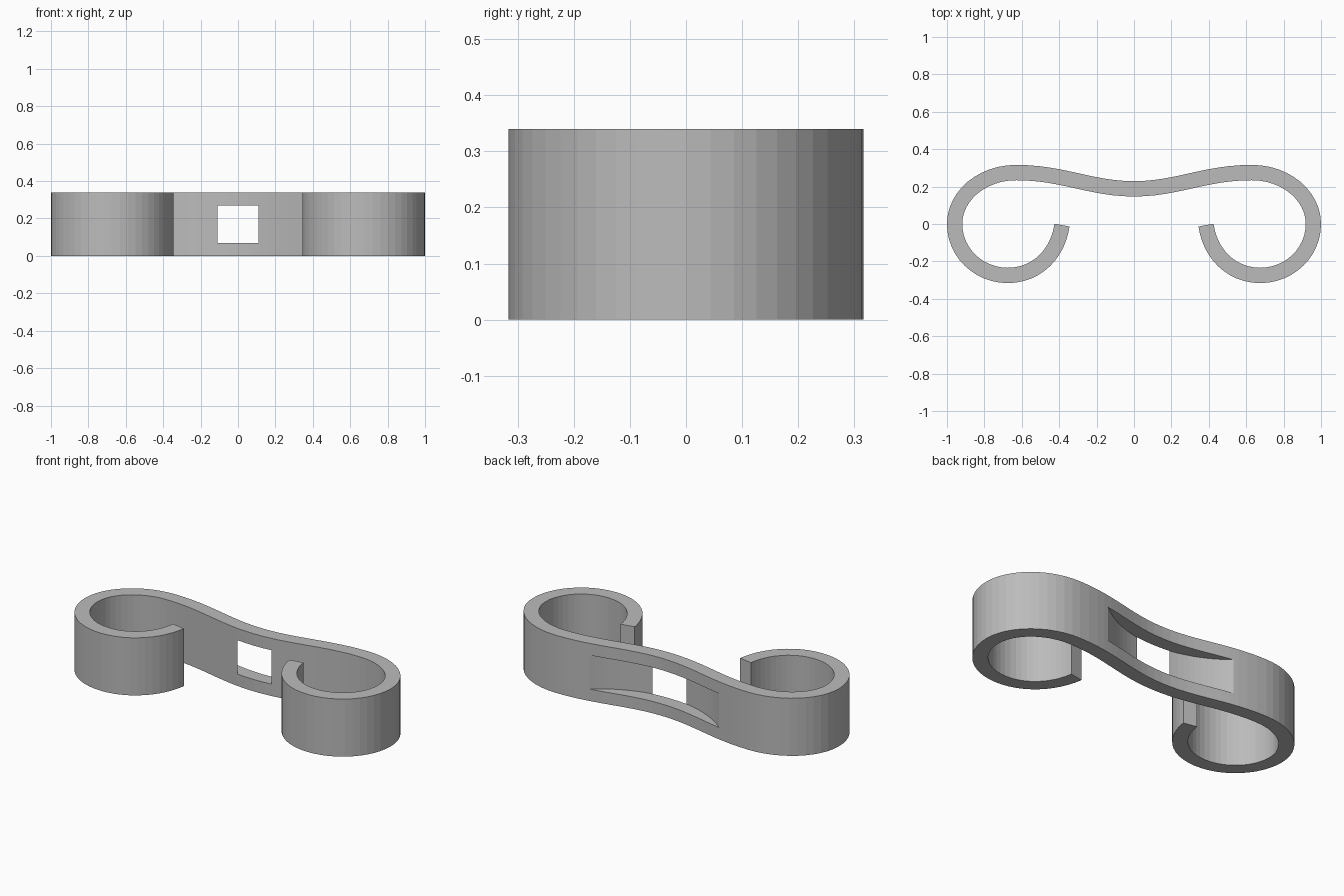
import bpy
import bmesh
from mathutils import Vector
from mathutils.geometry import interpolate_bezier

cube = bpy.data.objects.get("Cube")
if cube:
    bpy.data.objects.remove(cube, do_unlink=True)

HEIGHT = 0.34
HALF = 0.041      # half of the band thickness
STEPS = 13        # points per curve span

grey = bpy.data.materials.new("grey")
grey.use_nodes = True
colour = (0.5, 0.5, 0.5, 1)
grey.diffuse_color = colour
grey.node_tree.nodes["Principled BSDF"].inputs["Base Color"].default_value = colour

# Centreline of one half: knot, incoming handle, outgoing handle
knots = [
    ((0, 0.188), (0, 0), (0.23, 0)),
    ((0.63, 0.275), (-0.25, 0), (0.182, 0)),
    ((0.959, 0), (0, 0.152), (0, -0.152)),
    ((0.675, -0.275), (0.157, 0), (-0.16, 0)),
    ((0.385, -0.006), (0.02, -0.147), (0, 0)),
]
half = []
for (p, _, out), (q, inc, _) in zip(knots, knots[1:]):
    a, b = Vector(p), Vector(q)
    span = interpolate_bezier(a, a + Vector(out), b + Vector(inc), b, STEPS)
    half += [Vector(v[:2]) for v in (span[1:] if half else span)]
path = [Vector((-p.x, p.y)) for p in reversed(half[1:])] + half

# Offset the centreline to both sides
outer, inner = [], []
for i, p in enumerate(path):
    t = (path[min(i + 1, len(path) - 1)] - path[max(i - 1, 0)]).normalized()
    n = Vector((-t.y, t.x)) * HALF
    outer.append(p + n)
    inner.append(p - n)

# Band with two curled hooks
bm = bmesh.new()
rings = []
for o, n in zip(outer, inner):
    rings.append([bm.verts.new((v.x, v.y, z))
                  for v, z in ((o, 0), (o, HEIGHT), (n, HEIGHT), (n, 0))])
for r, s in zip(rings, rings[1:]):
    for k in range(4):
        m = (k + 1) % 4
        bm.faces.new((r[k], r[m], s[m], s[k]))
bm.faces.new(rings[0])
bm.faces.new(rings[-1])
bmesh.ops.recalc_face_normals(bm, faces=bm.faces)
mesh = bpy.data.meshes.new("hooked_band")
bm.to_mesh(mesh)
bm.free()
mesh.materials.append(grey)
band = bpy.data.objects.new("hooked_band", mesh)
bpy.context.collection.objects.link(band)

# Curved strap slot that opens a window through the middle
bpy.ops.mesh.primitive_cylinder_add(vertices=128, radius=0.664, depth=0.2,
                                    location=(0, 0.808, HEIGHT / 2))
cutter = bpy.context.object
cutter.name = "slot_cutter"
cutter.hide_render = True
cutter.data.materials.append(grey)
bpy.context.view_layer.objects.active = band
cut = band.modifiers.new("strap_slot", "BOOLEAN")
cut.operation = "DIFFERENCE"
cut.solver = "EXACT"
cut.object = cutter
bpy.ops.object.modifier_apply(modifier=cut.name)
bpy.data.objects.remove(cutter, do_unlink=True)
